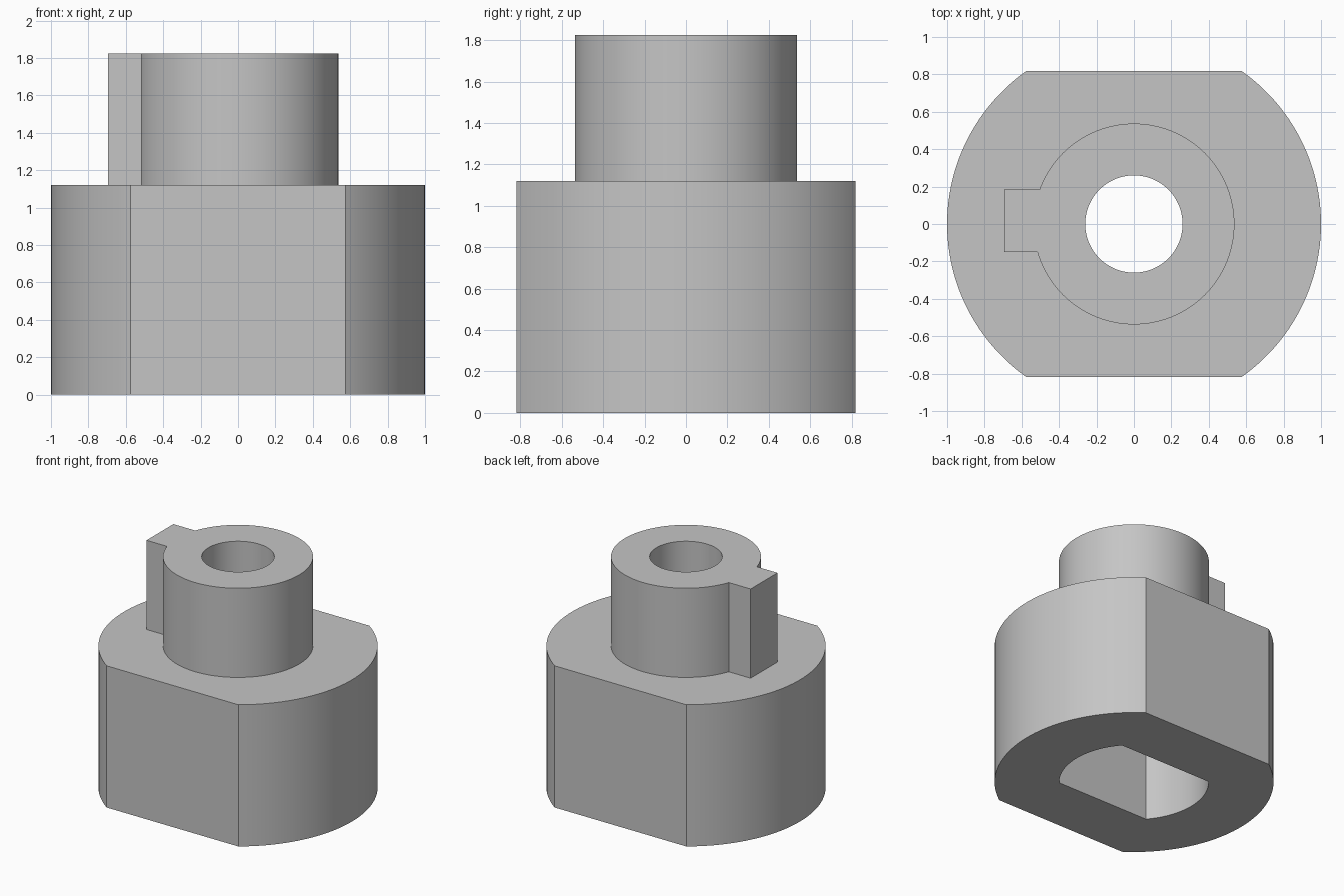
import bpy, bmesh, math

cube = bpy.data.objects.get("Cube")
if cube:
    bpy.data.objects.remove(cube, do_unlink=True)

STEEL = (0.56, 0.56, 0.56, 1.0)
grey = bpy.data.materials.new("plain grey")
grey.use_nodes = True
grey.diffuse_color = STEEL
grey.node_tree.nodes["Principled BSDF"].inputs["Base Color"].default_value = STEEL


def circle(radius, count=128):
    return [(radius * math.cos(2 * math.pi * i / count),
             radius * math.sin(2 * math.pi * i / count)) for i in range(count)]


def flatted_circle(radius, flat, count=48):
    """Circle cut by two flats at y = +flat and y = -flat."""
    a = math.asin(flat / radius)
    arc = [-a + 2 * a * i / count for i in range(count + 1)]
    angles = arc + [math.pi + t for t in arc]
    return [(radius * math.cos(t), radius * math.sin(t)) for t in angles]


def prism(name, outline, z0, z1):
    bm = bmesh.new()
    base = bm.faces.new([bm.verts.new((x, y, z0)) for x, y in outline])
    top = bmesh.ops.extrude_face_region(bm, geom=[base])["geom"]
    verts = [g for g in top if isinstance(g, bmesh.types.BMVert)]
    bmesh.ops.translate(bm, vec=(0, 0, z1 - z0), verts=verts)
    bmesh.ops.recalc_face_normals(bm, faces=bm.faces)
    mesh = bpy.data.meshes.new(name)
    bm.to_mesh(mesh)
    bm.free()
    mesh.materials.append(grey)
    obj = bpy.data.objects.new(name, mesh)
    bpy.context.collection.objects.link(obj)
    return obj


def combine(target, other, operation):
    mod = target.modifiers.new(other.name, 'BOOLEAN')
    mod.operation, mod.solver, mod.object = operation, 'EXACT', other
    bpy.context.view_layer.objects.active = target
    bpy.ops.object.modifier_apply(modifier=mod.name)
    bpy.data.objects.remove(other, do_unlink=True)


BODY_TOP, TOP, BOSS_R = 1.12, 1.825, 0.537

# Boss with its side key, sunk slightly into the body
coupling = prism("coupling_body", flatted_circle(1.0, 0.818), 0, BODY_TOP)
boss = prism("boss", circle(BOSS_R), BODY_TOP - 0.1, TOP)
key = prism("key", [(-0.695, -0.15), (-0.4, -0.15), (-0.4, 0.185), (-0.695, 0.185)],
            BODY_TOP - 0.1, TOP)
combine(boss, key, 'UNION')
combine(coupling, boss, 'UNION')

# Flat-sided socket from below and the bore through the top
combine(coupling, prism("socket", flatted_circle(0.535, 0.35), -0.1, 0.75), 'DIFFERENCE')
combine(coupling, prism("bore", circle(0.26), -0.2, TOP + 0.1), 'DIFFERENCE')

# Smooth round walls, sharp corners
bpy.ops.object.select_all(action='DESELECT')
coupling.select_set(True)
bpy.context.view_layer.objects.active = coupling
bpy.ops.object.shade_smooth_by_angle(angle=math.radians(20))
